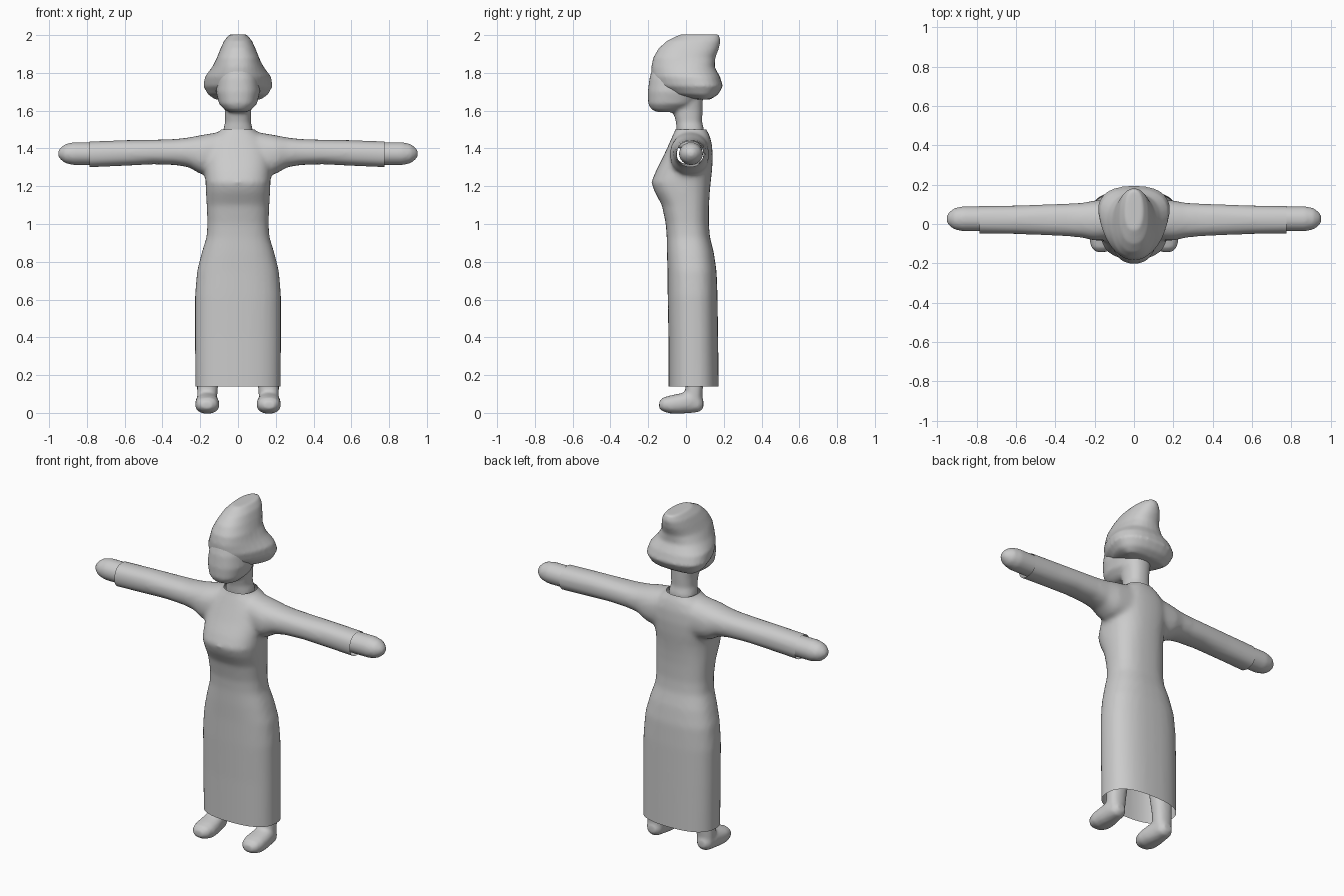
import bpy, bmesh, math
from mathutils import Vector

cube = bpy.data.objects.get("Cube")
if cube:
    bpy.data.objects.remove(cube, do_unlink=True)

clay = bpy.data.materials.new("plain grey")
clay.use_nodes = True
clay.diffuse_color = (0.6, 0.6, 0.6, 1)
clay.node_tree.nodes["Principled BSDF"].inputs["Base Color"].default_value = (0.6, 0.6, 0.6, 1)

SIDES = 32


def loft(bm, axis, sections, side=1, power=2.3):
    """Closed loft along an axis; each section is (position, a0, a1, b0, b1[, taper])."""
    rings = []
    for pos, a0, a1, b0, b1, *taper in sections:
        ring = []
        for i in range(SIDES):
            t = math.tau * i / SIDES
            c, s = math.cos(t), math.sin(t)
            u = math.copysign(abs(c) ** (2 / power), c)
            v = math.copysign(abs(s) ** (2 / power), s)
            if taper:
                u *= 1 + taper[0] * v
            a = (a0 + a1) / 2 + u * (a1 - a0) / 2
            b = (b0 + b1) / 2 + v * (b1 - b0) / 2
            x, y, z = {"x": (pos, a, b), "y": (a, pos, b), "z": (a, b, pos)}[axis]
            ring.append(bm.verts.new((x * side, y, z)))
        rings.append(ring)
    for lo, hi in zip(rings, rings[1:]):
        for i in range(SIDES):
            j = (i + 1) % SIDES
            bm.faces.new((lo[i], lo[j], hi[j], hi[i]))
    bm.faces.new(rings[0][::-1])
    bm.faces.new(rings[-1])


def centred(rows):
    """Expand (z, half_width, front, back[, taper]) to full loft sections."""
    return [(r[0], -r[1], r[1], *r[2:]) for r in rows]


def sculpt(name, bm, voxel, rounds, cuts=()):
    """Fuse the lofts into one soft skin, then trim open ends."""
    bmesh.ops.recalc_face_normals(bm, faces=bm.faces)
    rough = bpy.data.meshes.new(name + " rough")
    bm.to_mesh(rough)
    bm.free()
    obj = bpy.data.objects.new(name, rough)
    bpy.context.collection.objects.link(obj)
    fuse = obj.modifiers.new("fuse", "REMESH")
    fuse.mode = "VOXEL"
    fuse.voxel_size = voxel
    soften = obj.modifiers.new("soften", "SMOOTH")
    soften.factor = 0.5
    soften.iterations = rounds
    graph = bpy.context.evaluated_depsgraph_get()
    mesh = bpy.data.meshes.new_from_object(obj.evaluated_get(graph))
    obj.modifiers.clear()
    obj.data = mesh
    bpy.data.meshes.remove(rough)
    bm = bmesh.new()
    bm.from_mesh(mesh)
    for point, normal in cuts:
        bmesh.ops.bisect_plane(bm, geom=bm.verts[:] + bm.edges[:] + bm.faces[:],
                               plane_co=point, plane_no=normal, clear_outer=True)
    for face in bm.faces:
        face.smooth = True
        face.material_index = 0
    bm.to_mesh(mesh)
    bm.free()
    mesh.name = name
    mesh.materials.clear()
    mesh.materials.append(clay)
    return obj


# Long dress with sleeves, open at hem, cuffs and collar
bm = bmesh.new()
loft(bm, "z", centred([
    (0.04, .226, -.092, .175), (0.4, .228, -.093, .17), (0.62, .228, -.097, .167),
    (0.75, .217, -.098, .162), (0.85, .192, -.101, .147), (0.93, .167, -.102, .127),
    (1.0, .162, -.107, .121), (1.1, .166, -.128, .122), (1.17, .17, -.166, .126),
    (1.22, .172, -.184, .131), (1.28, .175, -.16, .138), (1.35, .178, -.124, .142),
    (1.42, .165, -.092, .138), (1.47, .125, -.07, .125), (1.5, .085, -.055, .107),
    (1.54, .075, -.05, .095)]), power=2.5)
sleeve = [
    (0, -.07, .12, 1.26, 1.46), (.1, -.08, .125, 1.25, 1.487), (.2, -.085, .12, 1.265, 1.47),
    (.26, -.07, .108, 1.3, 1.458), (.33, -.063, .104, 1.312, 1.45), (.45, -.057, .1, 1.316, 1.446),
    (.6, -.051, .094, 1.308, 1.444), (.85, -.049, .092, 1.297, 1.435)]
for side in (1, -1):
    loft(bm, "x", sleeve, side)
sculpt("dress", bm, 0.013, 8, [
    (Vector((0, 0, .14)), Vector((0, 0, -1))), (Vector((0, 0, 1.5)), Vector((0, 0, 1))),
    (Vector((.775, 0, 0)), Vector((1, 0, 0))), (Vector((-.785, 0, 0)), Vector((-1, 0, 0)))])

# Head and neck
bm = bmesh.new()
loft(bm, "z", centred([
    (1.592, .045, -.15, -.04), (1.605, .07, -.182, 0), (1.635, .1, -.2, .05),
    (1.7, .117, -.202, .1), (1.77, .113, -.194, .12), (1.83, .098, -.177, .12),
    (1.9, .06, -.1, .1)]))
loft(bm, "z", centred([
    (1.4, .08, -.04, .09), (1.5, .078, -.05, .096), (1.54, .068, -.053, .085),
    (1.6, .07, -.07, .088), (1.68, .08, -.08, .09)]))
sculpt("head_and_neck", bm, 0.01, 5)

# Swept hair: narrow crest on top, flared tips low at the back
bm = bmesh.new()
loft(bm, "z", centred([
    (1.66, .12, .05, .13, .2), (1.685, .15, -.1, .17, .3), (1.73, .173, -.166, .196, .3),
    (1.78, .168, -.182, .18, .25), (1.83, .135, -.184, .152, .15), (1.88, .112, -.174, .155, 0),
    (1.93, .092, -.145, .175, 0), (1.97, .074, -.1, .183, 0), (2.004, .045, -.03, .175, 0)]))
sculpt("hair", bm, 0.01, 5)

# Hands, legs and feet on both sides
hand = [
    (.7, -.037, .09, 1.312, 1.433), (.87, -.037, .09, 1.312, 1.433),
    (.915, -.027, .08, 1.322, 1.423), (.94, -.008, .06, 1.342, 1.403), (.952, .01, .042, 1.36, 1.386)]
leg = [
    (.03, .115, .215, -.01, .083), (.14, .106, .217, -.003, .09), (.5, .06, .2, -.03, .12)]
foot = [
    (-.142, .135, .195, .022, .06), (-.12, .11, .217, .007, .082), (-.08, .098, .227, -.004, .093),
    (-.03, .1, .226, -.004, .103), (.03, .11, .22, 0, .12), (.07, .12, .21, .005, .1),
    (.092, .14, .19, .025, .07)]
for label, side in (("left", 1), ("right", -1)):
    bm = bmesh.new()
    loft(bm, "x", hand, side, 2)
    sculpt(label + "_hand", bm, 0.01, 4)
    bm = bmesh.new()
    loft(bm, "z", leg, side)
    loft(bm, "y", foot, side)
    sculpt(label + "_leg_and_foot", bm, 0.01, 5)
